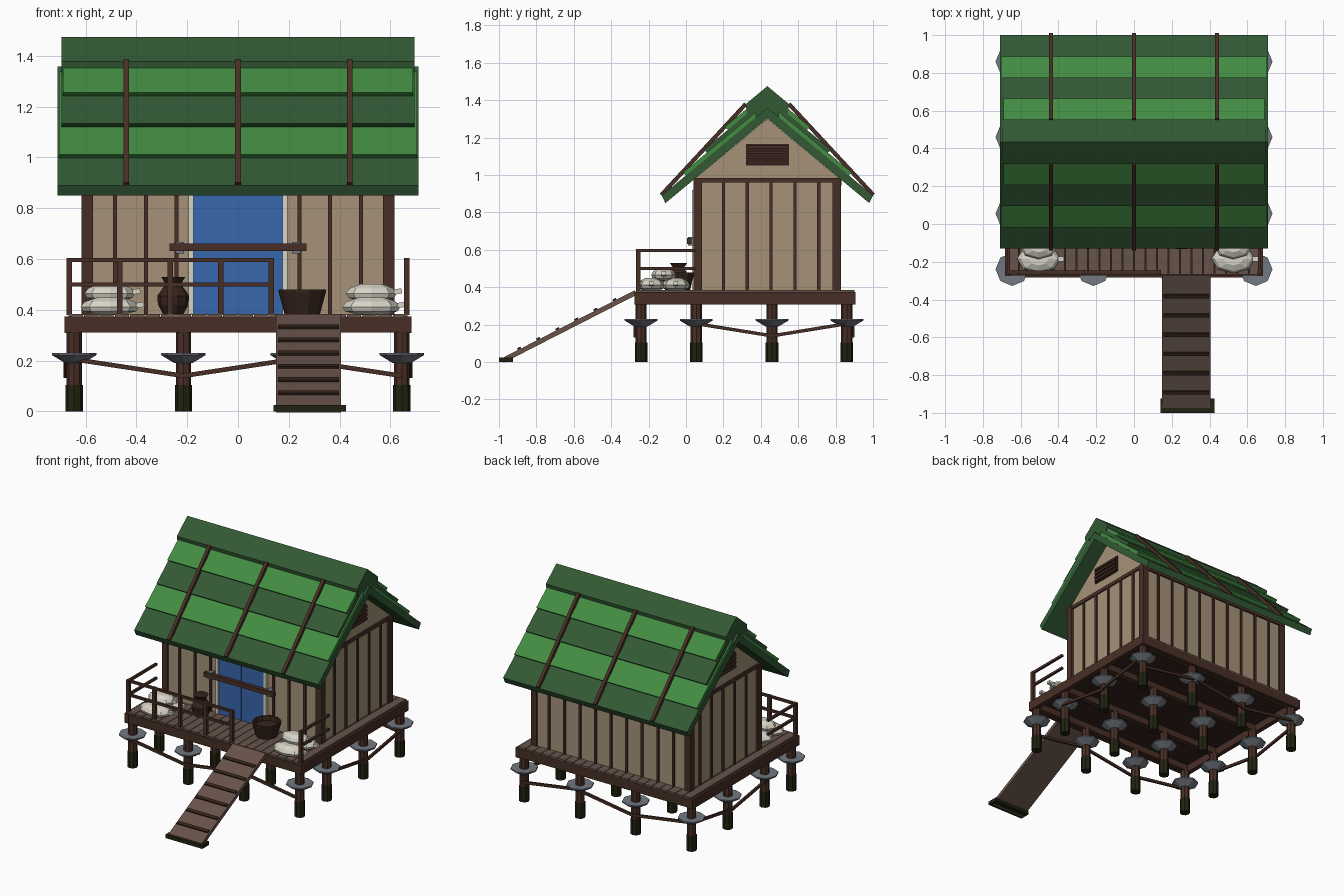
import bpy, bmesh
from math import pi
from mathutils import Vector, Matrix

if "Cube" in bpy.data.objects:
    bpy.data.objects.remove(bpy.data.objects["Cube"], do_unlink=True)


def material(name, r, g, b):
    m = bpy.data.materials.new(name)
    m.use_nodes = True
    m.diffuse_color = (r, g, b, 1)
    bsdf = next(n for n in m.node_tree.nodes if n.type == 'BSDF_PRINCIPLED')
    bsdf.inputs["Base Color"].default_value = (r, g, b, 1)
    return m


LEAF = material("light green thatch", .055, .26, .055)
FERN = material("dark green thatch", .032, .10, .034)
TAN = material("tan wall", .38, .29, .19)
BROWN = material("brown timber", .065, .028, .019)
DARK = material("dark brown wood", .036, .017, .012)
PLANK = material("weathered plank", .135, .087, .068)
MOSS = material("mossy timber", .015, .016, .005)
METAL = material("grey metal", .17, .19, .22)
SACK = material("off white cloth", .68, .66, .57)
BLUE = material("blue door", .04, .135, .42)


def finish(bm, name, mat):
    bmesh.ops.recalc_face_normals(bm, faces=bm.faces[:])
    mesh = bpy.data.meshes.new(name)
    bm.to_mesh(mesh)
    bm.free()
    mesh.materials.append(mat)
    ob = bpy.data.objects.new(name, mesh)
    bpy.context.collection.objects.link(ob)
    return ob


def box(name, mat, x, y, z):
    """Box from (low, high) ranges."""
    bm = bmesh.new()
    size = [b - a for a, b in (x, y, z)]
    mid = [(a + b) / 2 for a, b in (x, y, z)]
    bmesh.ops.create_cube(bm, size=1, matrix=Matrix.Translation(mid) @ Matrix.Diagonal((*size, 1)))
    return finish(bm, name, mat)


def post(name, mat, x, y, z, w):
    return box(name, mat, (x - w / 2, x + w / 2), (y - w / 2, y + w / 2), z)


def beam(name, mat, p, q, w, h):
    """Straight bar between two points."""
    p, q = Vector(p), Vector(q)
    d = q - p
    bm = bmesh.new()
    m = Matrix.Translation((p + q) / 2) @ d.to_track_quat('Y', 'Z').to_matrix().to_4x4()
    bmesh.ops.create_cube(bm, size=1, matrix=m @ Matrix.Diagonal((w, d.length, h, 1)))
    return finish(bm, name, mat)


def prism(name, mat, points, half):
    """Side profile (y, z) extruded across x."""
    bm = bmesh.new()
    face = bm.faces.new([bm.verts.new((-half, y, z)) for y, z in points])
    new = bmesh.ops.extrude_face_region(bm, geom=[face])["geom"]
    bmesh.ops.translate(bm, vec=(2 * half, 0, 0), verts=[v for v in new if isinstance(v, bmesh.types.BMVert)])
    return finish(bm, name, mat)


def lathe(name, mat, x, y, profile, sides=8, stretch=(1, 1)):
    """Closed turned shape from (radius, z) rings."""
    bm = bmesh.new()
    rings = []
    for r, z in profile:
        ring = []
        for i in range(sides):
            d = Matrix.Rotation(2 * pi * i / sides, 3, 'Z') @ Vector((r, 0, 0))
            ring.append(bm.verts.new((x + d.x * stretch[0], y + d.y * stretch[1], z)))
        rings.append(ring)
    for a, b in zip(rings, rings[1:]):
        for i in range(sides):
            j = (i + 1) % sides
            bm.faces.new((a[i], a[j], b[j], b[i]))
    bm.faces.new(rings[0])
    bm.faces.new(rings[-1])
    return finish(bm, name, mat)


# Stilts with flared metal guards
XS = (-.645, -.215, .215, .645)
YS = (-.24, .055, .46, .86)
for x in XS:
    for y in YS:
        lathe("stilt_foot", MOSS, x, y, [(.034, 0), (.034, .105)])
        lathe("stilt", BROWN, x, y, [(.03, .1), (.03, .32)])
        lathe("stilt_guard", METAL, x, y, [(.035, .19), (.088, .222), (.088, .23), (.033, .228)])

# Zigzag braces around the stilts
HIGH, LOW = .205, .14
for y in (-.275, .895):
    for i in range(3):
        a, b = (HIGH, LOW) if i % 2 == 0 else (LOW, HIGH)
        beam("front_back_brace", BROWN, (XS[i], y, a), (XS[i + 1], y, b), .014, .018)
for x in (-.68, .68):
    for i in (1, 2):
        a, b = (HIGH, LOW) if i == 1 else (LOW, HIGH)
        beam("side_brace", BROWN, (x, YS[i], a), (x, YS[i + 1], b), .014, .018)

# Platform: rim, joists, underfloor, planks
for y in (-.26, .89):
    box("end_rim", BROWN, (-.665, .665), (y - .012, y + .012), (.31, .372))
for x in (-.667, .667):
    box("side_rim", BROWN, (x - .016, x + .016), (-.275, .905), (.308, .374))
for y in YS:
    box("joist", BROWN, (-.655, .655), (y - .02, y + .02), (.315, .362))
box("underfloor", DARK, (-.66, .66), (-.262, .892), (.36, .373))
N = 22
for i in range(N):
    x = -.67 + 1.34 * i / N
    box("deck_plank", PLANK, (x + .002, x + 1.34 / N - .002), (-.268, .9), (.37, .384))

# Walls with gables
RIDGE_Y = .435


def under(d):
    return 1.302 - .83 * d


prism("wall", TAN, [(.05, .38), (.82, .38), (.82, under(.385)), (RIDGE_Y, 1.3), (.05, under(.385))], .6)
for x in (-.593, .593):
    for y in (.063, .807):
        post("corner_post", BROWN, x, y, (.38, .985), .045)
    out = .61 if x > 0 else -.61
    box("side_top_beam", BROWN, sorted((x, out)), (.05, .82), (.96, .985))
    for i in range(5):
        post("side_batten", BROWN, out * .985, .2 + i * .1275, (.38, .965), .017)
    # Gable vent
    box("vent_back", DARK, sorted((x, out * .995)), (.32, .55), (1.05, 1.165))
    for i in range(4):
        z = 1.06 + i * .028
        beam("vent_slat", BROWN, (out, .325, z + .006), (out, .545, z + .006), .014, .014)
for i in range(-4, 5):
    post("back_batten", BROWN, i * .12, .822, (.38, .965), .016)
    if abs(i) > 1:
        post("front_batten", BROWN, i * .121, .047, (.38, .965), .016)
for y in (.047, .823):
    box("long_top_beam", BROWN, (-.6, .6), (y - .008, y + .008), (.945, .975))

# Double door with frame and bar
for s in (-1, 1):
    box("door_frame", SACK, sorted((s * .175, s * .195)), (.032, .055), (.384, .92))
    for z in ((.386, .63), (.634, .9)):
        box("door_panel", BLUE, sorted((s * .002, s * .175)), (.038, .055), z)
    box("bar_bracket", METAL, (s * .23 - .017, s * .23 + .017), (.012, .05), (.622, .668))
box("door_backing", BLUE, (-.175, .175), (.043, .055), (.384, .91))
box("door_header", SACK, (-.195, .195), (.032, .055), (.9, .92))
box("door_bar", BROWN, (-.27, .27), (.005, .03), (.632, .662))

# Layered thatch roof, each course stepping up the slope
for side, tag in ((-1, "front"), (1, "back")):
    for i, half in enumerate((.71, .705, .695, .69, .695)):
        eave = .565 - .112 * i
        top = .057 + .029 * i
        end = 0 if i in (0, 4) else .06
        low = 0 if i == 0 else top - .032
        if i == 4:
            low = .05
        cut = eave - .02
        pts = [(eave, under(eave) + top), (end, under(end) + top), (end, under(end) + low), (cut, under(cut) + low)]
        prism(tag + "_thatch_course", LEAF if i % 2 else FERN,
              [(RIDGE_Y + side * d, z) for d, z in pts], half)
    for x in (-.44, 0, .44):
        beam(tag + "_roof_pole", BROWN, (x, RIDGE_Y + side * .567, .893), (x, RIDGE_Y + side * .115, 1.38), .022, .022)

# Porch railing
for i in range(5):
    post("rail_post", BROWN, -.665 + i * .199, -.255, (.38, .605), .022)
post("rail_post", BROWN, .665, -.255, (.38, .605), .022)
for z in (.5, .597):
    box("front_rail", BROWN, (-.675, .14), (-.263, -.247), (z - .008, z + .008))
    for x in (-.665, .665):
        box("side_rail", BROWN, (x - .008, x + .008), (-.26, .05), (z - .008, z + .008))

# Ramp with treads and foot board
TOP, FOOT = Vector((.277, -.268, .372)), Vector((.277, -.98, .008))
beam("ramp", PLANK, TOP, FOOT, .256, .026)
for i in range(6):
    p = TOP.lerp(FOOT, (.113 + i * .102) / .712) + Vector((0, 0, .017))
    beam("ramp_tread", DARK, p + Vector((0, .009, .005)), p - Vector((0, .009, .005)), .24, .016)
box("ramp_foot", MOSS, (.14, .425), (-1, -.925), (0, .025))

# Sack piles
for x in (-.505, .525):
    for y, z, r in ((-.185, .382, .115), (-.055, .382, .115), (-.12, .435, .1)):
        lathe("sack", SACK, x, y, [(r * .5, z), (r * .9, z + .012), (r, z + .03), (r * .85, z + .05),
                                   (r * .45, z + .066)], 8, (1, .66))
        beam("sack_tie", SACK, (x + r * .9, y, z + .035), (x + r + .02, y, z + .04), .025, .02)

# Jar and basket
lathe("jar", DARK, -.255, -.04, [(.04, .384), (.06, .42), (.063, .455), (.035, .495), (.032, .505),
                                 (.048, .53), (.03, .528)], 10)
lathe("basket", DARK, .253, -.045, [(.07, .384), (.093, .47), (.093, .48), (.082, .48), (.075, .45)], 10)
